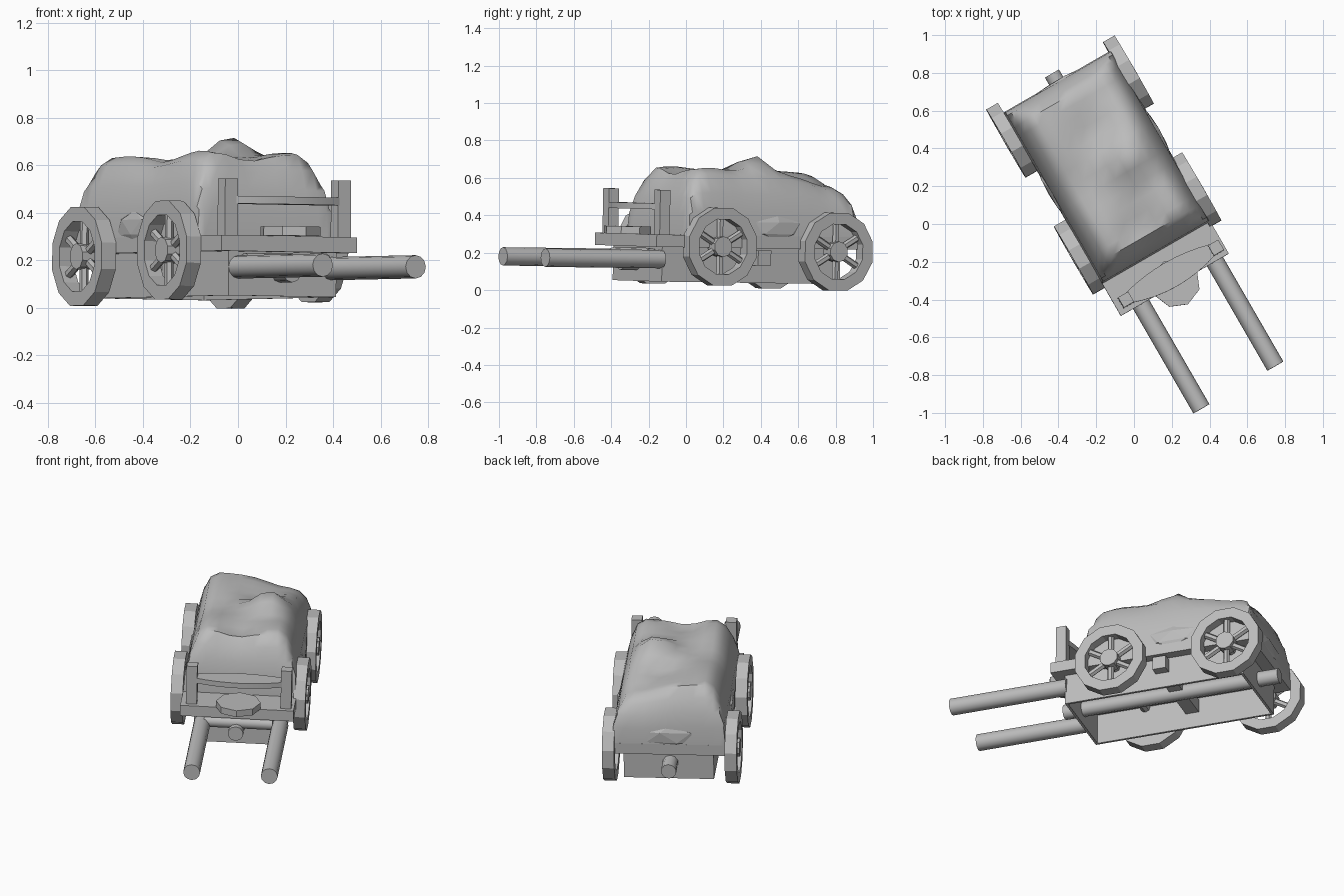
import bpy, bmesh, math
from mathutils import Matrix, Vector

old = bpy.data.objects.get("Cube")
if old:
    bpy.data.objects.remove(old, do_unlink=True)

grey = bpy.data.materials.new("plain_grey")
grey.use_nodes = True
grey.diffuse_color = (0.5, 0.5, 0.5, 1)
grey.node_tree.nodes["Principled BSDF"].inputs["Base Color"].default_value = (0.5, 0.5, 0.5, 1)

# The cart stands turned and slightly tilted
frame = (Matrix.Rotation(math.radians(30), 4, 'Z')
         @ Matrix.Rotation(math.radians(0.9), 4, 'Y')
         @ Matrix.Rotation(math.radians(-0.7), 4, 'X'))
MID = 0.03  # centre line of the cart


def finish(name, bm, smooth=None):
    bmesh.ops.recalc_face_normals(bm, faces=bm.faces)
    mesh = bpy.data.meshes.new(name)
    bm.to_mesh(mesh)
    bm.free()
    mesh.materials.append(grey)
    ob = bpy.data.objects.new(name, mesh)
    bpy.context.collection.objects.link(ob)
    ob.matrix_world = frame @ Matrix.Translation((MID, 0, 0))
    if smooth:
        bpy.ops.object.select_all(action='DESELECT')
        ob.select_set(True)
        bpy.context.view_layer.objects.active = ob
        bpy.ops.object.shade_smooth_by_angle(angle=math.radians(smooth))


def add_rod(bm, a, b, r, sides=10):
    a, b = Vector(a), Vector(b)
    turn = (b - a).to_track_quat('Z', 'Y').to_matrix().to_4x4()
    bmesh.ops.create_cone(bm, cap_ends=True, segments=sides, radius1=r, radius2=r,
                          depth=(b - a).length, matrix=Matrix.Translation((a + b) / 2) @ turn)


def box(name, lo, hi):
    bm = bmesh.new()
    lo, hi = Vector(lo), Vector(hi)
    m = Matrix.Translation((lo + hi) / 2) @ Matrix.Diagonal((*(hi - lo), 1))
    bmesh.ops.create_cube(bm, size=1, matrix=m)
    finish(name, bm)


def rod(name, a, b, r, sides=10):
    bm = bmesh.new()
    add_rod(bm, a, b, r, sides)
    finish(name, bm, 40)


# Bed and the lower box, open underneath
box("bed", (-0.338, -0.39, 0.232), (0.322, 0.853, 0.298))
box("front_wall", (-0.262, -0.32, 0.046), (0.262, -0.305, 0.235))
box("back_wall", (-0.262, 0.765, 0.046), (0.262, 0.78, 0.235))
for side, s in (("right", -1), ("left", 1)):
    xs = sorted((s * 0.247, s * 0.262))
    box(side + "_wall", (xs[0], -0.305, 0.046), (xs[1], 0.765, 0.235))

# Running gear
rod("centre_pole", (-0.01, -0.42, 0.148), (-0.01, 0.905, 0.148), 0.045)
box("cross_beam", (-0.32, 0.24, 0.14), (0.32, 0.32, 0.22))
rod("shaft_crossbar", (-0.2, -0.35, 0.19), (0.2, -0.35, 0.19), 0.035)


def wheel(name, s, y, z, r=0.215, inner=0.152, n=12):
    bm = bmesh.new()
    shift = -0.016
    rings = []
    for i in range(n):
        a = 2 * math.pi * (i + 0.5) / n
        c, d = math.cos(a), math.sin(a)
        rings.append([bm.verts.new((shift + s * x, y + k * c, z + k * d))
                      for x, k in ((0.322, r), (0.392, r), (0.392, inner), (0.322, inner))])
    for i in range(n):
        p, q = rings[i], rings[(i + 1) % n]
        for j in range(4):
            k = (j + 1) % 4
            bm.faces.new((p[j], p[k], q[k], q[j]))
    # Spokes and hub
    for i in range(6):
        a = math.pi * (i / 3 + 0.5)
        d = Vector((0, math.cos(a), math.sin(a)))
        mid = Vector((shift + s * 0.356, y, z))
        add_rod(bm, mid + d * 0.03, mid + d * 0.17, 0.019, 6)
    add_rod(bm, (shift + s * 0.32, y, z), (shift + s * 0.395, y, z), 0.055)
    finish(name, bm)


for end, y, z in (("front", -0.01, 0.238), ("back", 0.705, 0.22)):
    rod(end + "_axle", (-0.35, y, z - 0.01), (0.35, y, z - 0.01), 0.03, 8)
    for side, s in (("right", -1), ("left", 1)):
        wheel(end + "_" + side + "_wheel", s, y, z)

# Shafts and seat posts
for side, s in (("right", -1), ("left", 1)):
    x = s * 0.226 + 0.013
    rod(side + "_shaft", (x, -0.31, 0.166), (x, -1.028, 0.165), 0.049, 12)
    x = s * 0.275
    box(side + "_post", (x - 0.031, -0.363, 0.29), (x + 0.031, -0.301, 0.537))

# Stool and the bowed board above it
rod("stool", (0.0, -0.385, 0.298), (0.0, -0.385, 0.338), 0.13, 8)
bm = bmesh.new()
ts = [i / 4 - 1 for i in range(9)]
outline = [(0.26 * t, -0.36 - 0.045 * (1 - t * t)) for t in ts]
outline += [(-0.26 * t, -0.3 + 0.035 * (1 - t * t)) for t in ts]
face = bm.faces.new([bm.verts.new((x, y, 0.432)) for x, y in outline])
ext = bmesh.ops.extrude_face_region(bm, geom=[face])
bmesh.ops.translate(bm, vec=(0, 0, 0.032), verts=[v for v in ext["geom"] if isinstance(v, bmesh.types.BMVert)])
finish("back_board", bm, 30)


# Covered load: steep rounded sides and a lumpy top (x, y, height, spread)
def side_rise(inset):
    return min(1, max(0, inset) / 0.09) ** 0.42


lumps = [(0.11, 0.31, 0.1, 0.1), (-0.18, 0.0, 0.03, 0.14), (0.2, 0.0, 0.025, 0.13),
         (-0.22, 0.62, 0.01, 0.14), (0.2, 0.74, -0.07, 0.17), (0.04, 0.52, -0.04, 0.1),
         (-0.2, 0.32, -0.02, 0.1), (-0.05, -0.03, -0.04, 0.09)]
bm = bmesh.new()
NX, NY = 14, 20
HX, HY = 0.33, 0.523
grid = []
for j in range(NY + 1):
    v = math.sin((j / NY - 0.5) * math.pi)
    row = []
    for i in range(NX + 1):
        u = math.sin((i / NX - 0.5) * math.pi)
        x, y = HX * u - 0.008, HY * v + 0.33
        h = 0.338 + sum(k * math.exp(-((x - a) ** 2 + (y - b) ** 2) / (w * w)) for a, b, k, w in lumps)
        rise = min(side_rise(HX * (1 - abs(u))), side_rise(HY * (1 - abs(v))))
        row.append(bm.verts.new((x, y, 0.295 + h * rise)))
    grid.append(row)
for j in range(NY):
    for i in range(NX):
        bm.faces.new((grid[j][i], grid[j][i + 1], grid[j + 1][i + 1], grid[j + 1][i]))
bmesh.ops.contextual_create(bm, geom=[e for e in bm.edges if e.is_boundary])
finish("covered_load", bm, 50)

# Loose folds of the cover along the bed edges
for name, x, y, rx, ry in (("right_fold", -0.328, 0.36, 0.022, 0.16),
                           ("left_fold", 0.312, 0.36, 0.022, 0.16),
                           ("back_fold", -0.008, 0.84, 0.18, 0.022)):
    bm = bmesh.new()
    bmesh.ops.create_icosphere(bm, subdivisions=1, radius=1,
                               matrix=Matrix.Translation((x, y, 0.34))
                               @ Matrix.Diagonal((rx, ry, 0.07, 1)))
    finish(name, bm)
